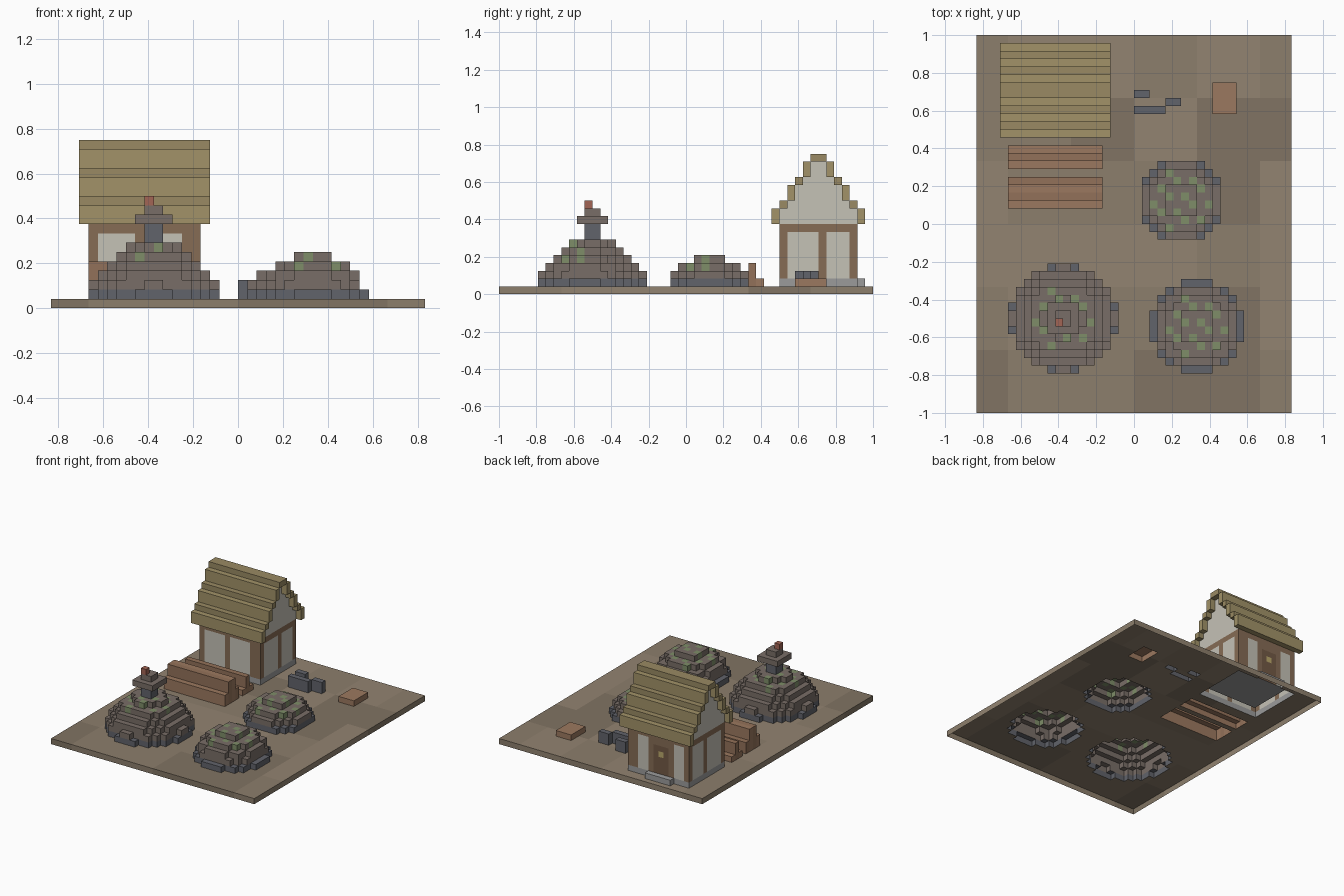
import bpy, random
from math import sqrt

if "Cube" in bpy.data.objects:
    bpy.data.objects.remove(bpy.data.objects["Cube"])

random.seed(4)
V = 1 / 24  # block size: 48 blocks along the longest side

COLORS = {
    "earth_a": (0.29, 0.23, 0.165), "earth_b": (0.265, 0.21, 0.15), "earth_c": (0.22, 0.175, 0.125),
    "stone": (0.12, 0.125, 0.145), "pale_stone": (0.33, 0.33, 0.33), "clay": (0.19, 0.155, 0.135),
    "moss": (0.21, 0.27, 0.14), "ember": (0.36, 0.13, 0.09), "timber": (0.24, 0.15, 0.09),
    "plaster": (0.56, 0.54, 0.47), "door_wood": (0.17, 0.10, 0.06), "knob": (0.5, 0.4, 0.15),
    "thatch_a": (0.36, 0.29, 0.14), "thatch_b": (0.32, 0.255, 0.125),
    "log_a": (0.33, 0.19, 0.115), "log_b": (0.29, 0.165, 0.10),
}
parts = {}  # part name -> {block: colour}


def box(part, x, y, z, color):
    """Fill a block range; color is a name or a function of the block."""
    cells = parts.setdefault(part, {})
    for i in range(*x):
        for j in range(*y):
            for k in range(*z):
                cells[i, j, k] = color(i, j, k) if callable(color) else color


# ground slab with patches of earth
patch = {(a, b): random.choice(["earth_a", "earth_a", "earth_b", "earth_c"])
         for a in range(-4, 4) for b in range(-4, 4)}
box("ground", (-20, 20), (-24, 24), (0, 1), lambda i, j, k: patch[i // 8, j // 8])


# domed mounds: stone footing, clay body, mossy top
def mound(part, cx, cy, radius, layers):
    cells = parts.setdefault(part, {})
    for k in range(layers):
        r2 = (radius * sqrt(1 - ((k + 0.5) / layers) ** 2)) ** 2
        for i in range(-8, 8):
            for j in range(-8, 8):
                if (i + 0.5) ** 2 + (j + 0.5) ** 2 <= r2:
                    mossy = k >= layers - 2 and (3 * i + 2 * j) % 7 < 2
                    cells[cx + i, cy + j, k + 1] = "stone" if k == 0 else "moss" if mossy else "clay"


mound("large_mound", -9, -12, 6.79, 6)
mound("back_mound", 6, 3, 5.22, 4)
mound("front_mound", 8, -13, 5.75, 5)

# chimney on the large mound
box("chimney_stem", (-10, -8), (-13, -11), (7, 9), "stone")
box("chimney_cap", (-11, -7), (-14, -10), (9, 10), "clay")
box("chimney_cap", (-10, -8), (-13, -11), (10, 11), "clay")
box("chimney_ember", (-10, -9), (-13, -12), (11, 12), "ember")


# timber framed house walls: posts every five blocks, beam on top
def wall_color(i, j, k):
    on_end = i in (-16, -5)
    post = (on_end and (j in (12, 17, 21))) or (j in (12, 21) and i in (-16, -11, -6, -5))
    return "timber" if k == 8 or post else "plaster"


box("foundation", (-16, -4), (12, 22), (1, 2), "pale_stone")
box("door_step", (-13, -8), (22, 23), (1, 2), "pale_stone")
for y in (12, 21):
    box("walls", (-16, -4), (y, y + 1), (2, 9), wall_color)
for x in (-16, -5):
    box("walls", (x, x + 1), (12, 22), (2, 9), wall_color)

# back door set in its frame
box("walls", (-13, -8), (21, 22), (2, 9), "timber")
for z in range(2, 7):
    for x in range(-12, -9):
        del parts["walls"][x, 21, z]
box("door", (-12, -9), (21, 22), (2, 7),
    lambda i, j, k: "knob" if (i, k) == (-11, 5) else "door_wood")

# stepped thatch roof with gable ends below it
bottom = 9
for n, top in enumerate((11, 12, 14, 15, 17, 18)):
    for y in (11 + n, 22 - n):
        box("roof", (-17, -3), (y, y + 1), (bottom, top), "thatch_b" if n % 2 else "thatch_a")
        if n:
            for x in (-16, -5):
                box("gables", (x, x + 1), (y, y + 1), (9, bottom), "plaster")
    bottom = top

# two log stacks in front of the house
for part, y0, tops in (("front_log_stack", 2, (3, 5, 5, 3)), ("rear_log_stack", 7, (2, 4, 2))):
    for n, top in enumerate(tops):
        box(part, (-16, -4), (y0 + n, y0 + n + 1), (1, top), "log_b" if n % 2 else "log_a")

# loose stone blocks and a low plank pile
for x, y in (((0, 4), 14), ((4, 6), 15), ((0, 2), 16)):
    box("stone_blocks", x, (y, y + 1), (1, 3), "stone")
box("plank_pile", (10, 13), (14, 18), (1, 2), "log_a")

# turn blocks into meshes, keeping only exposed faces (open underside)
mats = {}
for name, rgb in COLORS.items():
    mats[name] = bpy.data.materials.new(name)
    mats[name].diffuse_color = (*rgb, 1)
solid = {c for cells in parts.values() for c in cells}
FACES = {}
for axis in range(3):
    for side in (0, 1):
        quad = []
        for a, b in ((0, 0), (1, 0), (1, 1), (0, 1)):
            p = [0, 0, 0]
            p[axis], p[(axis + 1) % 3], p[(axis + 2) % 3] = side, a, b
            quad.append(tuple(p))
        step = [0, 0, 0]
        step[axis] = 2 * side - 1
        FACES[tuple(step)] = quad if side else quad[::-1]

for part, cells in parts.items():
    verts, faces, slots = {}, [], []
    used = sorted(set(cells.values()))
    for (i, j, k), color in cells.items():
        for (a, b, c), quad in FACES.items():
            if (i + a, j + b, k + c) in solid or k + c < 0:
                continue
            faces.append([verts.setdefault((i + p, j + q, k + r), len(verts)) for p, q, r in quad])
            slots.append(used.index(color))
    mesh = bpy.data.meshes.new(part)
    mesh.from_pydata([(x * V, y * V, z * V) for x, y, z in verts], [], faces)
    for color in used:
        mesh.materials.append(mats[color])
    mesh.polygons.foreach_set("material_index", slots)
    mesh.update()
    bpy.context.collection.objects.link(bpy.data.objects.new(part, mesh))

for m in bpy.data.materials:
    if m.users and not m.is_grease_pencil:
        m.use_nodes = True
        m.node_tree.nodes["Principled BSDF"].inputs["Base Color"].default_value = m.diffuse_color
